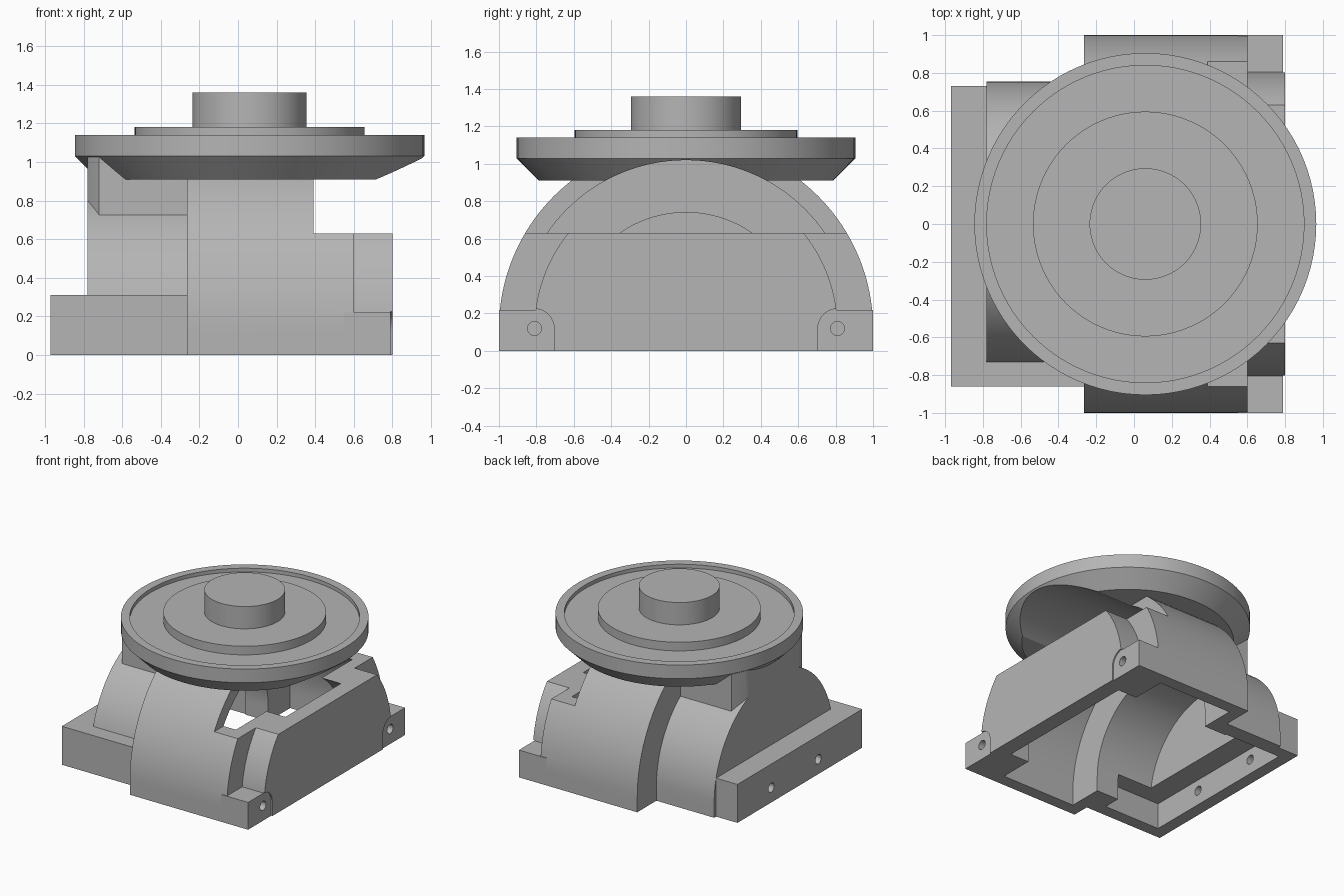
import bpy, bmesh, math
from mathutils import Matrix, Vector

if "Cube" in bpy.data.objects:
    bpy.data.objects.remove(bpy.data.objects["Cube"], do_unlink=True)

AXIS_Z = 0.12      # height of the drum axis
DISH_X = 0.06      # centre of the dish

grey = bpy.data.materials.new("plain grey")
grey.use_nodes = True
grey.diffuse_color = (0.46, 0.46, 0.46, 1)
grey.node_tree.nodes["Principled BSDF"].inputs["Base Color"].default_value = (0.46, 0.46, 0.46, 1)


def finish(name, bm):
    bmesh.ops.recalc_face_normals(bm, faces=bm.faces)
    mesh = bpy.data.meshes.new(name)
    bm.to_mesh(mesh)
    bm.free()
    obj = bpy.data.objects.new(name, mesh)
    bpy.context.collection.objects.link(obj)
    mesh.materials.append(grey)
    return obj


def prism(name, outline, x0, x1):
    """Extrude a (y, z) outline along x."""
    bm = bmesh.new()
    face = bm.faces.new([bm.verts.new((x0, y, z)) for y, z in outline])
    new = bmesh.ops.extrude_face_region(bm, geom=[face])["geom"]
    bmesh.ops.translate(bm, vec=(x1 - x0, 0, 0),
                        verts=[v for v in new if isinstance(v, bmesh.types.BMVert)])
    return finish(name, bm)


def arch(name, radius, x0, x1, bottom=0.0):
    """Half round on the drum axis with straight sides down to the bottom."""
    n = 64
    pts = [(radius * math.cos(math.pi * i / n), AXIS_Z + radius * math.sin(math.pi * i / n))
           for i in range(n + 1)]
    return prism(name, pts + [(-radius, bottom), (radius, bottom)], x0, x1)


def box(name, x, y, z):
    return prism(name, [(y[0], z[0]), (y[1], z[0]), (y[1], z[1]), (y[0], z[1])], *x)


def rod(name, y, radius, x0, x1):
    """Cylinder along x at the drum axis height."""
    n = 32
    return prism(name, [(y + radius * math.cos(math.tau * i / n),
                         AXIS_Z + radius * math.sin(math.tau * i / n)) for i in range(n)], x0, x1)


def lathe(name, profile):
    bm = bmesh.new()
    verts = [bm.verts.new((r, 0, z)) for r, z in profile]
    edges = [bm.edges.new(pair) for pair in zip(verts, verts[1:])]
    bmesh.ops.spin(bm, geom=verts + edges, cent=(0, 0, 0), axis=(0, 0, 1),
                   angle=math.tau, steps=96, use_duplicate=False)
    bmesh.ops.remove_doubles(bm, verts=bm.verts, dist=0.0005)
    bmesh.ops.transform(bm, matrix=Matrix.Translation(Vector((DISH_X, 0, 0))), verts=bm.verts)
    return finish(name, bm)


def combine(obj, tool, operation):
    tool.hide_render = True
    mod = obj.modifiers.new("combine", 'BOOLEAN')
    mod.operation = operation
    mod.solver = 'EXACT'
    mod.object = tool
    bpy.context.view_layer.objects.active = obj
    bpy.ops.object.modifier_apply(modifier=mod.name)
    bpy.data.objects.remove(tool, do_unlink=True)


def cut(obj, tool):
    combine(obj, tool, 'DIFFERENCE')


def add(obj, tool):
    combine(obj, tool, 'UNION')


# Main drum, stepped down towards the right end
body = arch("housing", 1.0, -0.265, 0.6)
cut(body, box("step_cutter", (0.39, 1.2), (-1.2, 1.2), (0.63, 1.5)))
cut(body, arch("drum_bore", 0.9, -0.165, 0.5, -0.2))

# Narrower end plate and its corner lugs
end = arch("end_plate", 0.81, 0.55, 0.8)
cut(end, box("end_top_cutter", (0.4, 1.2), (-1.2, 1.2), (0.63, 1.5)))
add(body, end)
for side in (-1, 1):
    add(body, box("lug", (0.55, 0.79), sorted((side * 0.75, side * 1.0)), (0, 0.22)))
    cut(body, rod("lug_round", side * 0.81, 0.105, 0.79, 0.9))
    cut(body, box("lug_recess", (0.79, 0.9), sorted((side * 0.705, side * 1.1)), (-0.1, AXIS_Z)))

# Left drum on a rectangular base
add(body, arch("left_drum", 0.755, -0.78, -0.2))
add(body, box("base", (-0.97, -0.22), (-0.86, 0.73), (0, 0.31)))

# Pillar carrying the dish, rounded to the dish rim
pillar = box("pillar", (-0.78, -0.2), (-0.45, 0.45), (0.66, 1.06))
combine(pillar, lathe("rim_round", [(0, 0.4), (0.9, 0.4), (0.9, 1.3), (0, 1.3)]), 'INTERSECT')
add(body, pillar)

# Hollow underside
cut(body, arch("long_bore", 0.62, -0.68, 0.67, -0.2))
cut(body, box("base_cavity", (-0.87, -0.365), (-0.76, 0.63), (-0.2, 0.21)))

# Pin holes at both ends
for y in (-0.81, 0.81):
    cut(body, rod("lug_hole", y, 0.037, 0.45, 0.9))
for y in (-0.3, 0.3):
    cut(body, rod("base_hole", y, 0.037, -1.1, -0.8))

# Dish with raised disc and knob, scooped out below along the drum axis
dish = lathe("dish", [(0, 0.91), (0.785, 0.91), (0.905, 1.03), (0.905, 1.14), (0.84, 1.14),
                      (0.84, 1.11), (0.595, 1.11), (0.595, 1.18), (0.295, 1.18),
                      (0.295, 1.36), (0, 1.36)])
cut(dish, arch("dish_scoop", 0.9, -0.165, 1.3))

# Smooth curved walls, keep hard edges
for obj in (body, dish):
    bpy.ops.object.select_all(action='DESELECT')
    obj.select_set(True)
    bpy.context.view_layer.objects.active = obj
    bpy.ops.object.shade_smooth_by_angle(angle=math.radians(25))
